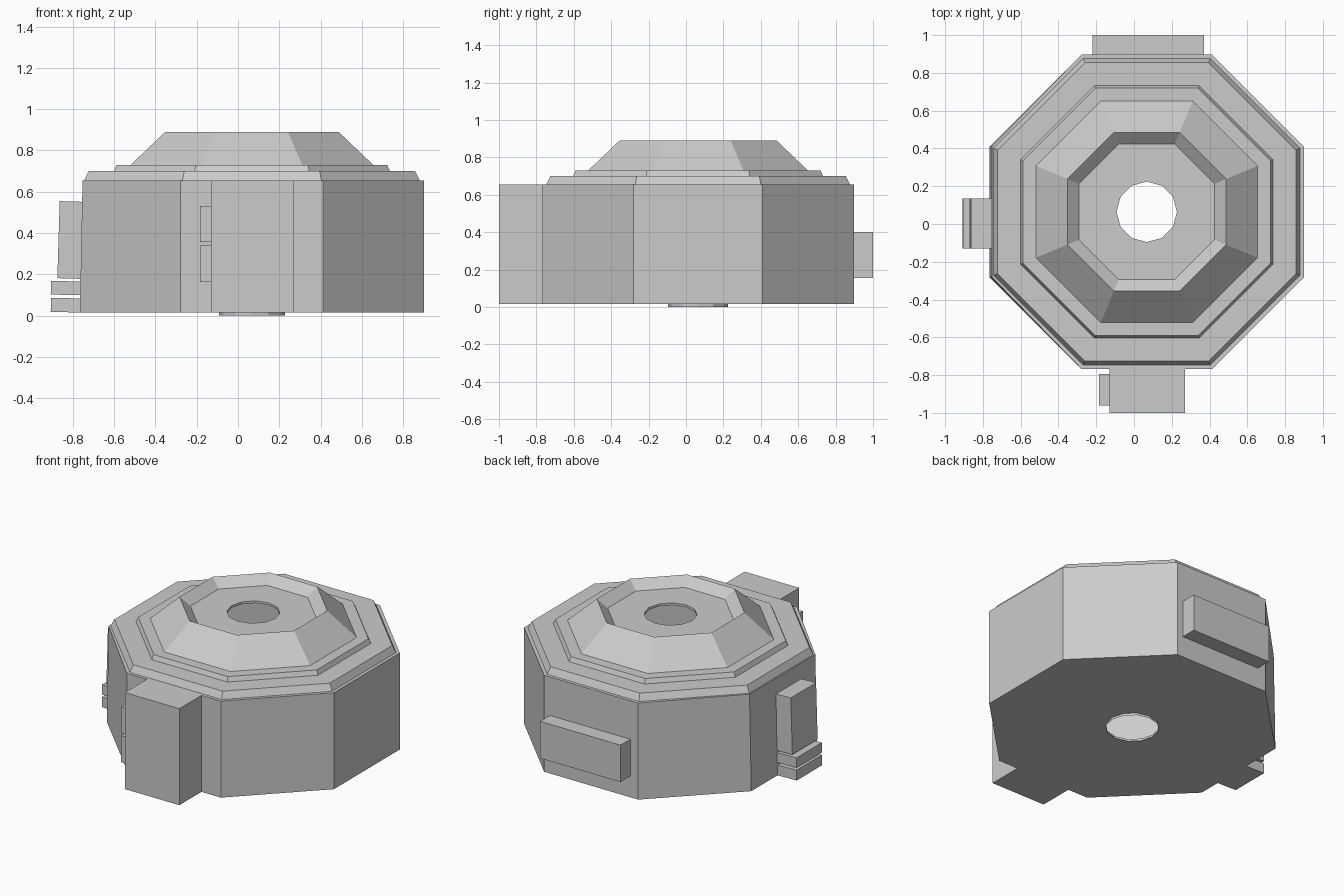
import bpy, bmesh, math
from mathutils import Matrix, Vector

if "Cube" in bpy.data.objects:
    bpy.data.objects.remove(bpy.data.objects["Cube"])

CX, CY = 0.0675, 0.0645  # centre of the octagonal housing


def finish(name, bm):
    bmesh.ops.recalc_face_normals(bm, faces=bm.faces)
    mesh = bpy.data.meshes.new(name)
    bm.to_mesh(mesh)
    bm.free()
    obj = bpy.data.objects.new(name, mesh)
    bpy.context.collection.objects.link(obj)
    return obj


def ring(bm, radius, z, sides, offset=0.0):
    return [bm.verts.new((CX + radius * math.cos(offset + 2 * math.pi * i / sides),
                          CY + radius * math.sin(offset + 2 * math.pi * i / sides), z))
            for i in range(sides)]


def octagon(bm, apothem, z):
    return ring(bm, apothem / math.cos(math.pi / 8), z, 8, math.pi / 8)


def join(bm, a, b):
    n = len(a)
    for i in range(n):
        j = (i + 1) % n
        bm.faces.new((a[i], a[j], b[j], b[i]))


def fill_between(bm, outer, inner):
    # flat face ring between an octagon and the round hole
    edges = []
    for loop in (outer, inner):
        for i, v in enumerate(loop):
            w = loop[(i + 1) % len(loop)]
            edges.append(bm.edges.get((v, w)) or bm.edges.new((v, w)))
    bmesh.ops.bridge_loops(bm, edges=edges)


def box(name, x, y, z, tilt=0.0):
    bm = bmesh.new()
    size = Vector((x[1] - x[0], y[1] - y[0], z[1] - z[0]))
    mid = Vector((sum(x) / 2, sum(y) / 2, sum(z) / 2))
    m = (Matrix.Translation(mid) @ Matrix.Rotation(tilt, 4, 'Y')
         @ Matrix.Diagonal((*size, 1)))
    bmesh.ops.create_cube(bm, size=1, matrix=m)
    return finish(name, bm)


# Hollow octagonal housing: stepped lid, raised collar and sunken top
bm = bmesh.new()
profile = [(0.833, 0.015), (0.833, 0.655), (0.812, 0.655), (0.79, 0.70),
           (0.668, 0.70), (0.655, 0.73), (0.587, 0.73), (0.42, 0.89), (0.358, 0.835)]
rings = [octagon(bm, a, z) for a, z in profile]
for a, b in zip(rings, rings[1:]):
    join(bm, a, b)
for v in rings[1]:
    if v.co.x < -0.7:  # left wall leans slightly inward
        v.co.x += 0.013
# Round openings with short lips, top and bottom
for outer, z in ((rings[-1], 0.835), (rings[0], 0.015)):
    rim = ring(bm, 0.16, z, 12)
    lip = ring(bm, 0.16, z - 0.015, 12)
    fill_between(bm, outer, rim)
    join(bm, rim, lip)
finish("housing", bm)

# Front block with two small side tabs
box("front_block", (-0.13, 0.27), (-1.0, -0.768), (0.015, 0.655))
for i, z in enumerate(((0.163, 0.34), (0.357, 0.53))):
    box(f"front_tab_{i + 1}", (-0.185, -0.13), (-0.96, -0.795), z)

# Back block
box("back_block", (-0.22, 0.37), (0.896, 1.0), (0.155, 0.40))

# Left block and two low steps, leaning with the wall
box("left_block", (-0.869, -0.755), (-0.13, 0.135), (0.18, 0.553), 0.03)
box("left_step_upper", (-0.906, -0.763), (-0.13, 0.135), (0.101, 0.167), 0.02)
box("left_step_lower", (-0.906, -0.763), (-0.13, 0.135), (0.017, 0.085), 0.02)
